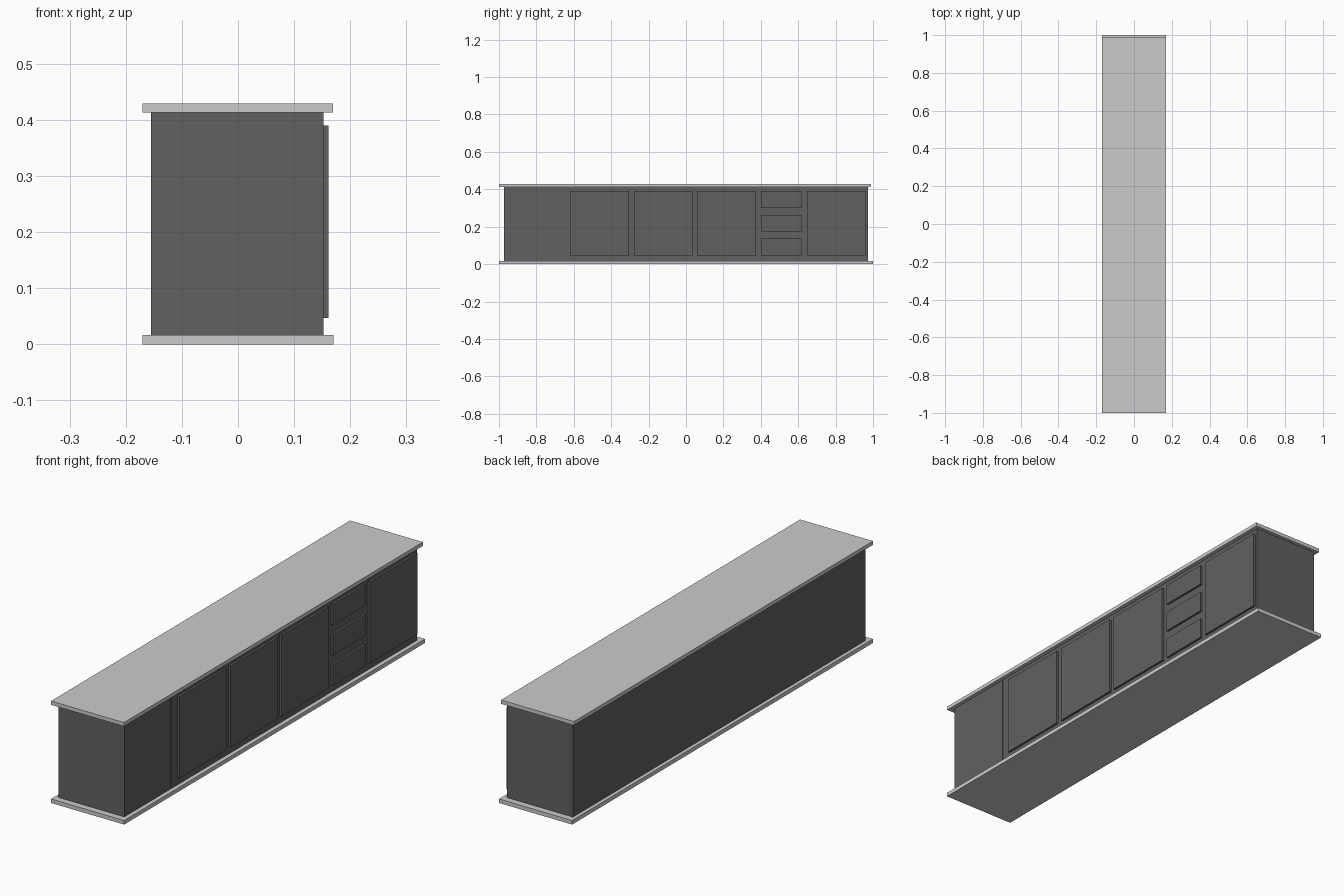
import bpy, bmesh

if "Cube" in bpy.data.objects:
    bpy.data.objects.remove(bpy.data.objects["Cube"])


def prism(name, outline, z0, z1):
    """Extrude a plan outline (x, y) from z0 to z1."""
    bm = bmesh.new()
    face = bm.faces.new([bm.verts.new((x, y, z0)) for x, y in outline])
    top = bmesh.ops.extrude_face_region(bm, geom=[face])["geom"]
    moved = [v for v in top if isinstance(v, bmesh.types.BMVert)]
    bmesh.ops.translate(bm, verts=moved, vec=(0, 0, z1 - z0))
    bmesh.ops.recalc_face_normals(bm, faces=bm.faces)
    mesh = bpy.data.meshes.new(name)
    bm.to_mesh(mesh)
    bm.free()
    obj = bpy.data.objects.new(name, mesh)
    bpy.context.collection.objects.link(obj)
    return obj


def rect(x0, x1, y0, y1):
    return [(x0, y0), (x1, y0), (x1, y1), (x0, y1)]


def paint(obj, mat):
    obj.data.materials.append(mat)


dark = bpy.data.materials.new("dark_cabinet")
dark.diffuse_color = (0.12, 0.12, 0.12, 1)
dark.use_nodes = True
dark.node_tree.nodes["Principled BSDF"].inputs["Base Color"].default_value = dark.diffuse_color

BACK, FRONT = -0.155, 0.152      # cabinet depth along x
DOOR_FACE = 0.161
LOW, HIGH = 0.047, 0.390         # door height range

# Plinth and worktop slabs
prism("base_slab", rect(-0.17, 0.17, -1.0, 1.0), 0.0, 0.017)
prism("worktop", rect(-0.17, 0.169, -1.0, 0.988), 0.413, 0.429)

# Carcass with a thin seam beside the plain end unit
seam = -0.664
body = prism("cabinet_body", [
    (BACK, -0.973), (FRONT, -0.973),
    (FRONT, seam - 0.0015), (FRONT - 0.006, seam - 0.0015),
    (FRONT - 0.006, seam + 0.0015), (FRONT, seam + 0.0015),
    (FRONT, 0.973), (BACK, 0.973)], 0.017, 0.413)
paint(body, dark)

# Cupboard doors
for i, y in enumerate((-0.620, -0.279, 0.059, 0.648)):
    paint(prism(f"door_{i + 1}", rect(FRONT, DOOR_FACE, y, y + 0.314), LOW, HIGH), dark)

# Stack of drawer fronts
height = 0.089
step = (HIGH - LOW - height) / 2
for i in range(3):
    z = LOW + i * step
    paint(prism(f"drawer_{i + 1}", rect(FRONT, DOOR_FACE, 0.401, 0.619), z, z + height), dark)
